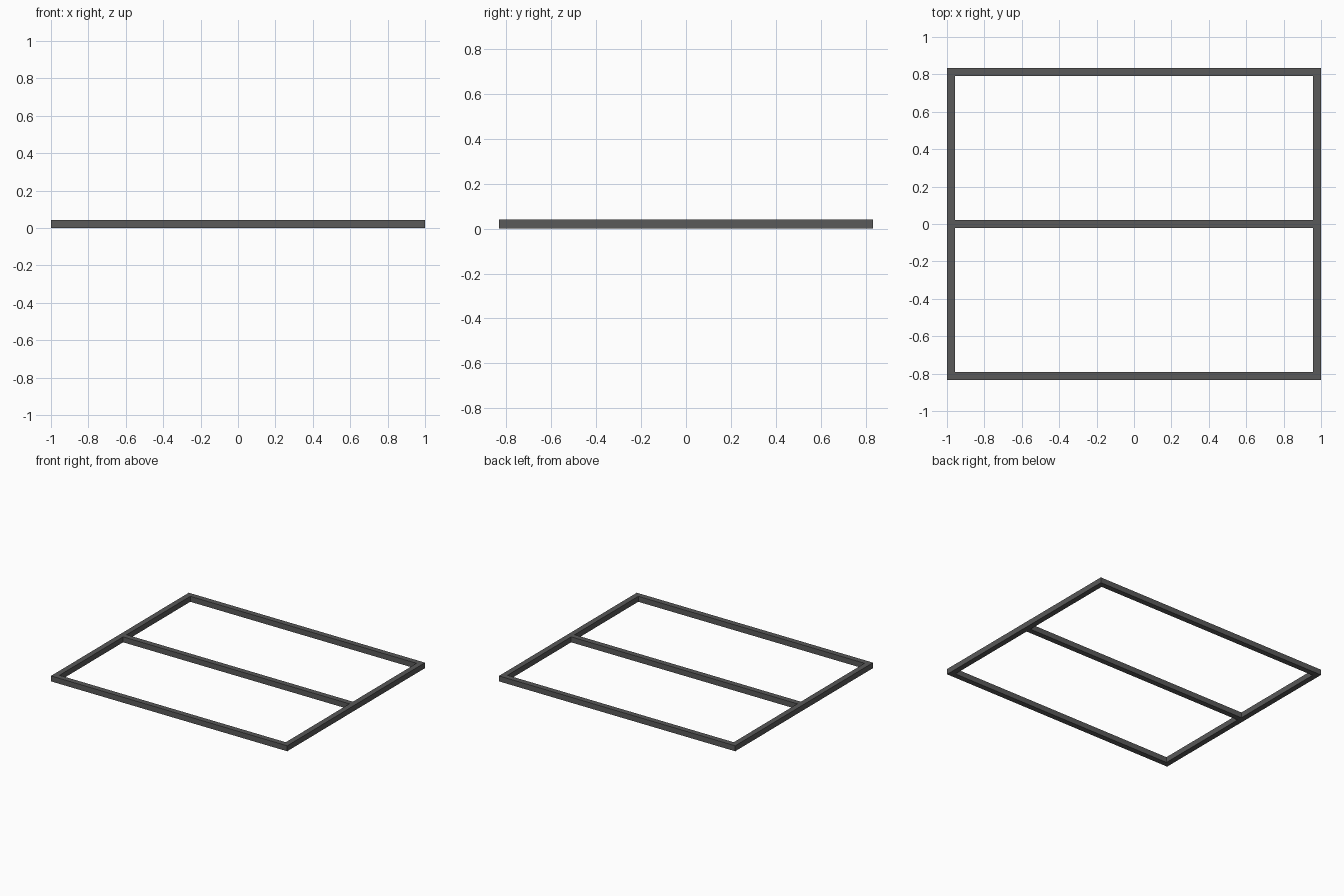
import bpy

if "Cube" in bpy.data.objects:
    bpy.data.objects.remove(bpy.data.objects["Cube"])

W, D, T = 1.0, 0.833, 0.042   # half width, half depth, bar thickness

mat = bpy.data.materials.new("dark_metal")
mat.diffuse_color = (0.1, 0.1, 0.1, 1)
mat.use_nodes = True
mat.node_tree.nodes["Principled BSDF"].inputs["Base Color"].default_value = mat.diffuse_color


def bar(name, x, y, sx, sy):
    bpy.ops.mesh.primitive_cube_add(size=1, location=(x, y, T / 2))
    ob = bpy.context.object
    ob.name = name
    ob.scale = (sx, sy, T)
    bpy.ops.object.transform_apply(location=False, rotation=False, scale=True)
    ob.data.materials.append(mat)


# full-depth side rails
for name, s in (("left_rail", -1), ("right_rail", 1)):
    bar(name, s * (W - T / 2), 0, T, 2 * D)

# cross rails butted between the side rails
for name, y in (("front_rail", -D + T / 2), ("middle_rail", 0), ("back_rail", D - T / 2)):
    bar(name, 0, y, 2 * (W - T), T)
